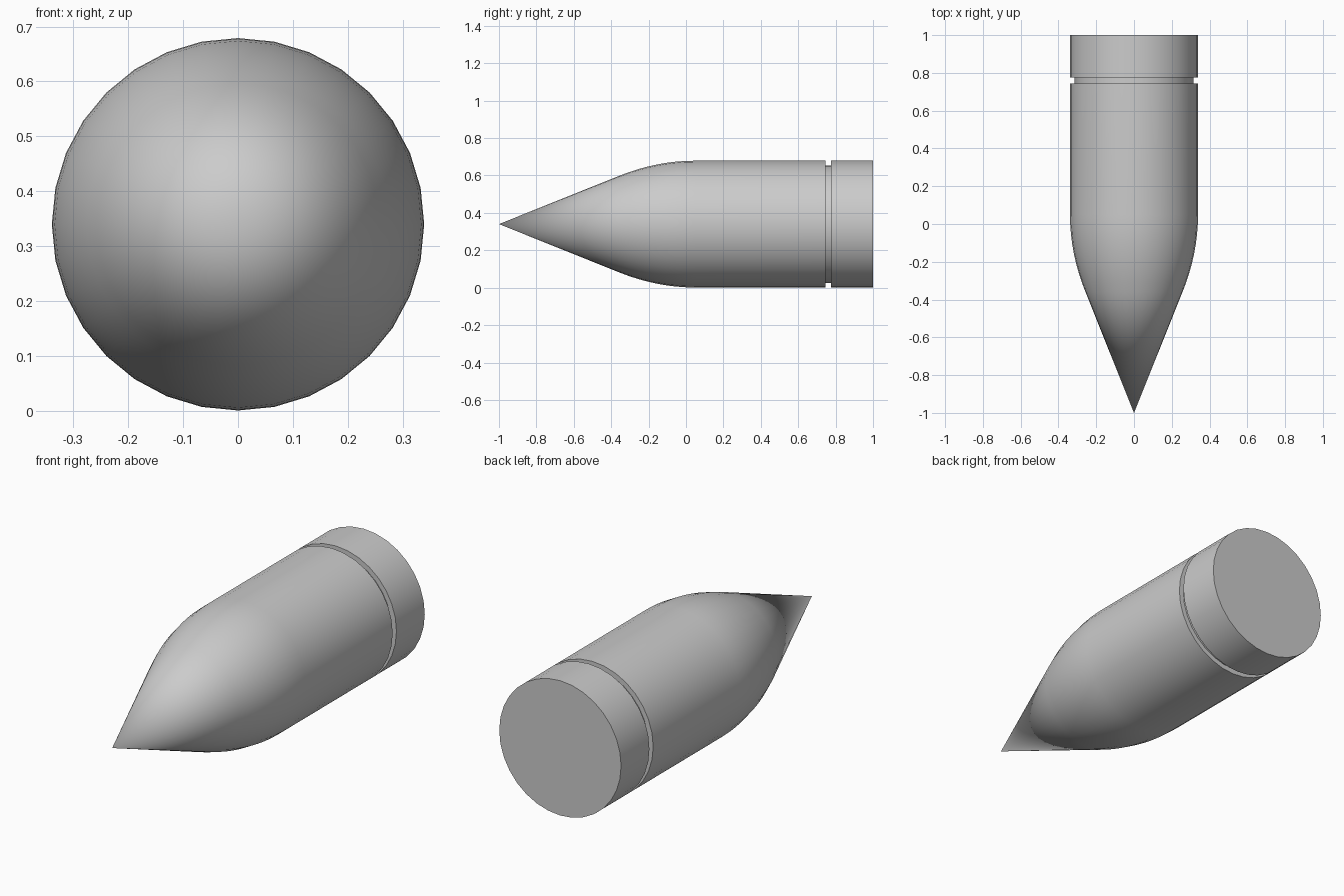
import bpy, bmesh
from math import sin, cos, tau
from mathutils import Vector

cube = bpy.data.objects.get("Cube")
if cube:
    bpy.data.objects.remove(cube)

SIDES = 32
RADIUS = 0.339
GROOVE_RADIUS = 0.314
AXIS_HEIGHT = 0.34
GROOVE_FRONT, GROOVE_BACK = 0.745, 0.775

grey = bpy.data.materials.new("plain grey")
grey.use_nodes = True
colour = (0.6, 0.6, 0.6, 1)
grey.diffuse_color = colour
grey.node_tree.nodes["Principled BSDF"].inputs["Base Color"].default_value = colour


def lathe(name, profile, cap_end=False):
    """Spin (y, radius) points, listed front to back, about the long axis."""
    bm = bmesh.new()
    rings = []
    for y, r in profile:
        count = SIDES if r > 0 else 1
        rings.append([bm.verts.new((r * sin(tau * i / SIDES), y,
                                    AXIS_HEIGHT + r * cos(tau * i / SIDES)))
                      for i in range(count)])
    for a, b in zip(rings, rings[1:]):
        for i in range(SIDES):
            j = (i + 1) % SIDES
            if len(a) == 1:
                bm.faces.new((a[0], b[j], b[i]))
            else:
                bm.faces.new((a[i], a[j], b[j], b[i]))
    if cap_end:
        bm.faces.new(rings[-1])
    mesh = bpy.data.meshes.new(name)
    bm.to_mesh(mesh)
    bm.free()
    mesh.materials.append(grey)
    obj = bpy.data.objects.new(name, mesh)
    bpy.context.collection.objects.link(obj)
    bpy.ops.object.select_all(action="DESELECT")
    obj.select_set(True)
    bpy.context.view_layer.objects.active = obj
    bpy.ops.object.shade_smooth_by_angle(angle=0.6)


# Pointed body: straight cone, curved shoulder, straight barrel
start, bend, end = Vector((-0.36, 0.257)), Vector((-0.157, RADIUS)), Vector((0.05, RADIUS))
STEPS = 8
shoulder = [start.lerp(bend, k / STEPS).lerp(bend.lerp(end, k / STEPS), k / STEPS)
            for k in range(STEPS + 1)]
lathe("pointed_body", [(-1, 0), *shoulder, (GROOVE_FRONT, RADIUS),
                       (GROOVE_FRONT, GROOVE_RADIUS)])

# Rear section with the recessed ring at its front
lathe("rear_section", [(GROOVE_FRONT, GROOVE_RADIUS), (GROOVE_BACK, GROOVE_RADIUS),
                       (GROOVE_BACK, RADIUS), (1, RADIUS)], cap_end=True)
